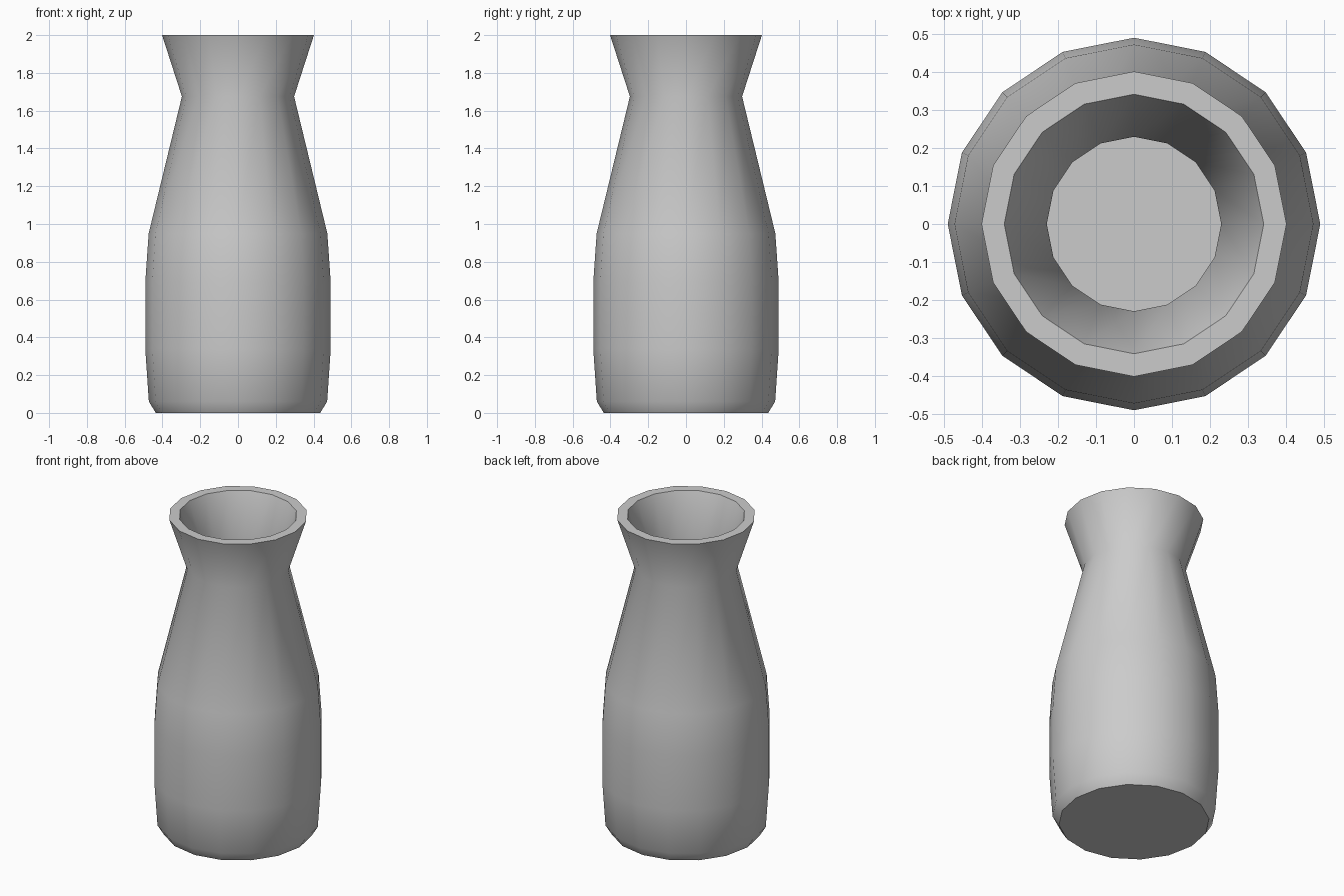
import bpy, bmesh, math

if "Cube" in bpy.data.objects:
    bpy.data.objects.remove(bpy.data.objects["Cube"])

SIDES = 16

# (radius, height): outside from base to rim, then inside from rim to floor
profile = [
    (0.435, 0.0), (0.472, 0.06), (0.491, 0.34), (0.491, 0.69), (0.473, 0.95),
    (0.297, 1.675), (0.402, 2.0),
    (0.342, 2.0), (0.23, 1.675), (0.412, 0.94), (0.43, 0.69), (0.43, 0.34),
    (0.413, 0.08), (0.40, 0.06),
]

bm = bmesh.new()


def ring(radius, z):
    return [bm.verts.new((radius * math.cos(2 * math.pi * i / SIDES),
                          radius * math.sin(2 * math.pi * i / SIDES), z))
            for i in range(SIDES)]


# Walls of the vase
rings = [ring(r, z) for r, z in profile]
for a, b in zip(rings, rings[1:]):
    for i in range(SIDES):
        j = (i + 1) % SIDES
        bm.faces.new((a[i], a[j], b[j], b[i]))

# Underside and inner floor
bm.faces.new(list(reversed(rings[0])))
bm.faces.new(rings[-1])
bmesh.ops.recalc_face_normals(bm, faces=bm.faces[:])

mesh = bpy.data.meshes.new("vase")
bm.to_mesh(mesh)
bm.free()
vase = bpy.data.objects.new("vase", mesh)
bpy.context.collection.objects.link(vase)

# Smooth sides, sharp rim and base
bpy.context.view_layer.objects.active = vase
vase.select_set(True)
bpy.ops.object.shade_smooth_by_angle(angle=math.radians(40))
